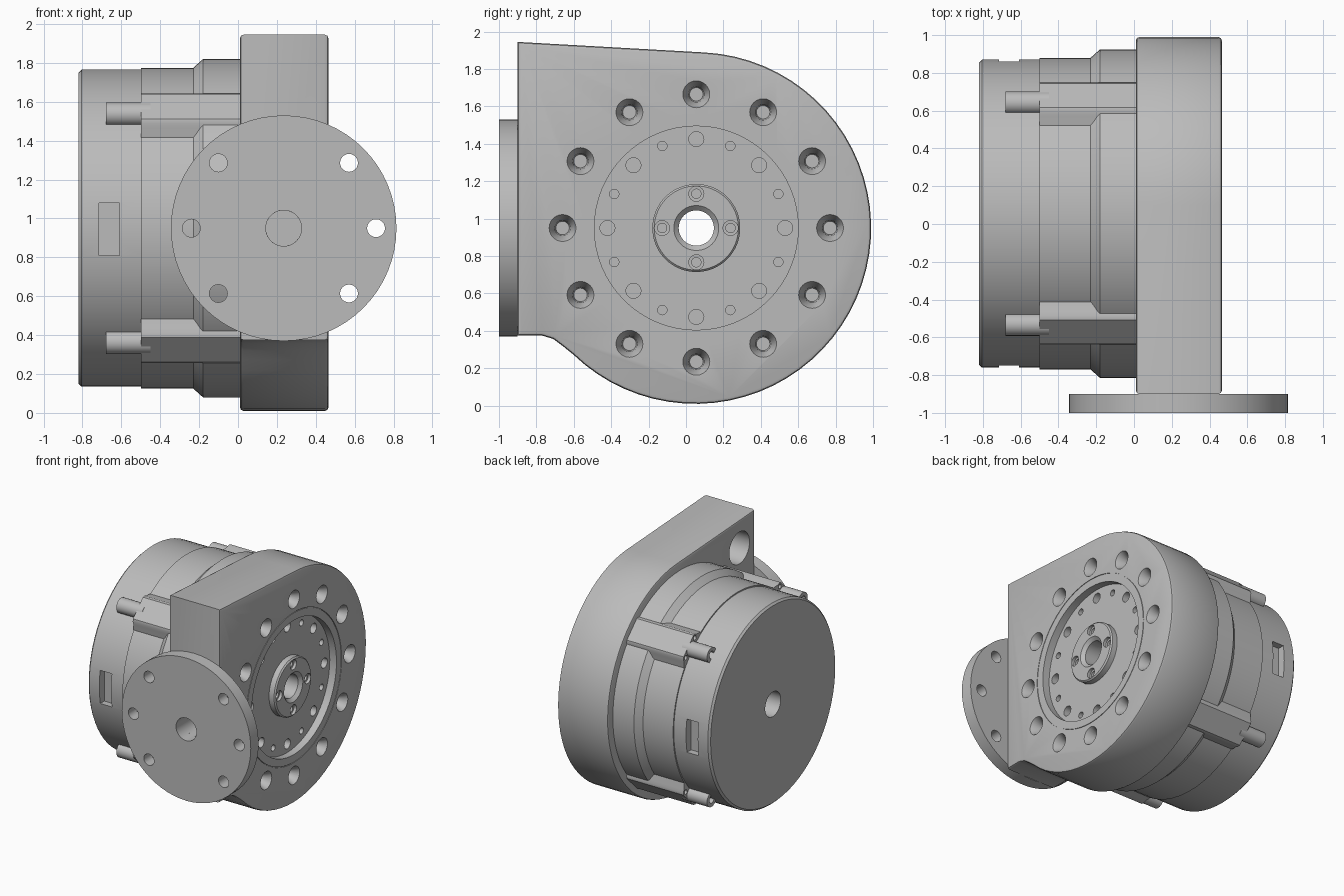
import bpy, bmesh
from math import sin, cos, pi, radians
from mathutils import Matrix, Vector

if "Cube" in bpy.data.objects:
    bpy.data.objects.remove(bpy.data.objects["Cube"])

CY, CZ = 0.055, 0.95            # main axis, running along x
FX = 0.465                      # output face
ALONG_X = Matrix.Rotation(pi / 2, 4, 'Y')
ALONG_Y = Matrix.Rotation(-pi / 2, 4, 'X')
parts = []

metal = bpy.data.materials.new("light_grey_metal")
metal.use_nodes = True
metal.diffuse_color = (0.5, 0.5, 0.5, 1)
metal.node_tree.nodes["Principled BSDF"].inputs["Base Color"].default_value = (0.5, 0.5, 0.5, 1)


def finish(name, bm, keep=True):
    bmesh.ops.recalc_face_normals(bm, faces=bm.faces[:])
    mesh = bpy.data.meshes.new(name)
    bm.to_mesh(mesh)
    bm.free()
    obj = bpy.data.objects.new(name, mesh)
    bpy.context.collection.objects.link(obj)
    if keep:
        parts.append(obj)
    return obj


def turn(bm, profile, y=CY, z=CZ, x=0, axis=ALONG_X, segs=64, closed=False):
    """Revolve (position, radius) points; closed makes a ring, otherwise ends are capped."""
    m = Matrix.Translation((x, y, z)) @ axis
    rings = [[bm.verts.new(m @ Vector((r * cos(2 * pi * i / segs), r * sin(2 * pi * i / segs), p)))
              for i in range(segs)] for p, r in profile]
    for a, b in zip(rings, rings[1:] + (rings[:1] if closed else [])):
        for i in range(segs):
            j = (i + 1) % segs
            bm.faces.new((a[i], a[j], b[j], b[i]))
    if not closed:
        bm.faces.new(rings[0])
        bm.faces.new(rings[-1])


def prism(bm, outline, x0, x1, bevel=0):
    """Extrude a (y, z) outline along x, optionally rounding both rims."""
    ends = [[bm.verts.new((x, y, z)) for y, z in outline] for x in (x0, x1)]
    caps = [bm.faces.new(e) for e in ends]
    n = len(outline)
    for i in range(n):
        j = (i + 1) % n
        bm.faces.new((ends[0][i], ends[0][j], ends[1][j], ends[1][i]))
    if bevel:
        bmesh.ops.recalc_face_normals(bm, faces=bm.faces[:])
        bmesh.ops.bevel(bm, geom=[e for c in caps for e in c.edges], offset=bevel,
                        segments=2, profile=0.5, affect='EDGES')


def cut(obj, bm):
    cutter = finish("cutter", bm, False)
    cutter.hide_render = True
    mod = obj.modifiers.new("cut", 'BOOLEAN')
    mod.operation, mod.solver, mod.object = 'DIFFERENCE', 'EXACT', cutter
    dg = bpy.context.evaluated_depsgraph_get()
    mesh = bpy.data.meshes.new_from_object(obj.evaluated_get(dg))
    obj.modifiers.remove(mod)
    obj.data = mesh
    bpy.data.objects.remove(cutter)


def around(count, radius, start=0):
    for k in range(count):
        a = start + 2 * pi * k / count
        yield CY + radius * cos(a), CZ + radius * sin(a)


# Gear housing: round case with a squared front corner
outline = [(-0.9, 0.375), (-0.9, 1.945)]
for k in range(45):
    a = radians(87 - k * 221 / 44)
    outline.append((0.05 + 0.94 * cos(a), CZ + 0.94 * sin(a)))
outline += [(-0.66, 0.32), (-0.71, 0.357), (-0.77, 0.375)]
bm = bmesh.new()
prism(bm, outline, 0.01, FX, 0.018)
housing = finish("gear_housing", bm)

# Recessed output face
bm = bmesh.new()
turn(bm, [(FX - 0.06, 0.545), (FX + 0.1, 0.545)])
cut(housing, bm)

# Housing holes: bore, seam ring, countersunk screws, threaded holes, side ports
bm = bmesh.new()
turn(bm, [(-0.2, 0.1), (0.7, 0.1)], segs=32)
turn(bm, [(FX - 0.006, 0.606), (FX + 0.05, 0.606), (FX + 0.05, 0.611), (FX - 0.006, 0.611)], closed=True)
for y, z in around(12, 0.715):
    turn(bm, [(FX - 0.12, 0.036), (FX - 0.06, 0.042), (FX, 0.072), (FX + 0.05, 0.072)], y, z, segs=24)
for count_radius, start in ((0.04, 0), (0.025, pi / 8)):
    for y, z in around(8, 0.475, start):
        turn(bm, [(FX - 0.14, count_radius), (FX + 0.05, count_radius)], y, z, segs=20)
turn(bm, [(-0.1, 0.13), (0.36, 0.13)], -0.7, 1.71, segs=32)
turn(bm, [(-1.2, 0.092), (-0.6, 0.092)], 0, CZ, 0.235, ALONG_Y, 32)
cut(housing, bm)

# Output hub with four screw holes
bm = bmesh.new()
turn(bm, [(0.36, 0.094), (FX - 0.03, 0.094), (FX - 0.005, 0.12), (FX - 0.005, 0.225),
          (FX - 0.015, 0.235), (0.36, 0.235)], closed=True)
hub = finish("output_hub", bm)
bm = bmesh.new()
for y, z in around(4, 0.183):
    turn(bm, [(FX - 0.08, 0.025), (FX - 0.03, 0.025), (FX - 0.029, 0.04), (FX + 0.05, 0.04)], y, z, segs=24)
cut(hub, bm)

# Mounting flange on the front
bm = bmesh.new()
turn(bm, [(-0.9, 0.58), (-1, 0.58), (-1, 0.092), (-0.9, 0.092)], 0, CZ, 0.235, ALONG_Y, closed=True)
flange = finish("mounting_flange", bm)
bm = bmesh.new()
for deg in (0, 45, 135, 180, 225, 315):
    a = radians(deg)
    turn(bm, [(-1.1, 0.046), (-0.8, 0.046)], 0, CZ + 0.475 * sin(a), 0.235 + 0.475 * cos(a), ALONG_Y, 24)
cut(flange, bm)

# Motor body: stepped drum with a central bore
bm = bmesh.new()
turn(bm, [(-0.82, 0.1), (-0.82, 0.8), (-0.805, 0.815), (-0.5, 0.815), (-0.5, 0.825),
          (-0.23, 0.825), (-0.18, 0.87), (0.03, 0.87), (0.03, 0.1)], segs=72, closed=True)
body = finish("motor_body", bm)

# Window pockets on both sides of the drum
bm = bmesh.new()
for side in (-1, 1):
    box = Matrix.Translation((-0.662, CY + side * 0.85, 0.945)) @ Matrix.Diagonal((0.105, 0.2, 0.27, 1))
    bmesh.ops.create_cube(bm, size=1, matrix=box)
cut(body, bm)

# Four lugs with their clamp bolts
half = [(0.17, 0.77), (0.145, 0.822), (0.118, 0.85), (0.108, 0.872), (0.09, 0.885)]
section = half + [(-t, r) for t, r in reversed(half)]
for k in range(4):
    a = pi / 4 + k * pi / 2

    def place(t, r):
        return CY + r * cos(a) - t * sin(a), CZ + r * sin(a) + t * cos(a)

    bm = bmesh.new()
    prism(bm, [place(t, r) for t, r in section], -0.5, 0.02)
    lug = finish(f"lug_{k + 1}", bm)
    bm = bmesh.new()
    for t in (-0.083, 0.083):
        turn(bm, [(-0.6, 0.018), (-0.42, 0.018)], *place(t, 0.855), segs=16)
    cut(lug, bm)
    bm = bmesh.new()
    turn(bm, [(-0.45, 0.06), (-0.68, 0.06), (-0.68, 0.03), (-0.6, 0.03)], *place(0, 0.83), segs=24)
    finish(f"clamp_bolt_{k + 1}", bm)

# Material and shading
bpy.ops.object.select_all(action='DESELECT')
for obj in parts:
    obj.data.materials.clear()
    obj.data.materials.append(metal)
    for face in obj.data.polygons:
        face.material_index = 0
    obj.select_set(True)
bpy.context.view_layer.objects.active = housing
bpy.ops.object.shade_smooth_by_angle(angle=radians(30))
